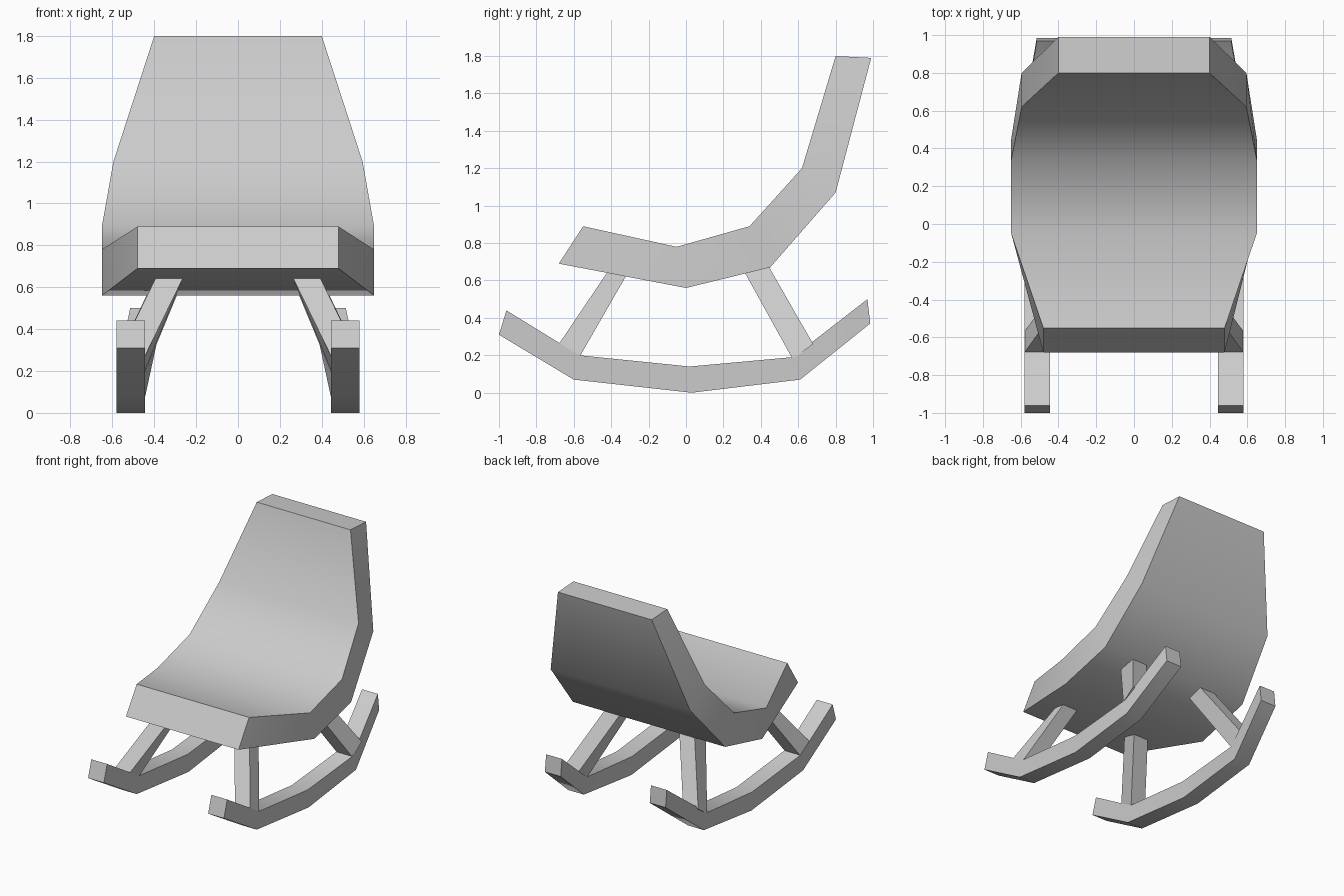
import bpy, bmesh, math

if "Cube" in bpy.data.objects:
    bpy.data.objects.remove(bpy.data.objects["Cube"])


def loft(name, stations, mirror=False):
    """Loft four-sided sections: (upper y,z), (lower y,z), upper x range, lower x range."""
    bm = bmesh.new()
    rings = []
    for (uy, uz), (ly, lz), (ua, ub), (la, lb) in stations:
        rings.append([bm.verts.new(p) for p in
                      ((ua, uy, uz), (ub, uy, uz), (lb, ly, lz), (la, ly, lz))])
    for r, s in zip(rings, rings[1:]):
        for i in range(4):
            j = (i + 1) % 4
            bm.faces.new((r[i], r[j], s[j], s[i]))
    bm.faces.new(rings[0])
    bm.faces.new(rings[-1])
    bmesh.ops.recalc_face_normals(bm, faces=bm.faces)
    mesh = bpy.data.meshes.new(name)
    bm.to_mesh(mesh)
    bm.free()
    obj = bpy.data.objects.new(name, mesh)
    bpy.context.collection.objects.link(obj)
    if mirror:
        obj.modifiers.new("Mirror", 'MIRROR')
    bpy.ops.object.select_all(action='DESELECT')
    obj.select_set(True)
    bpy.context.view_layer.objects.active = obj
    bpy.ops.object.shade_smooth_by_angle(angle=math.radians(40))
    return obj


# One-piece seat and backrest: upper point, lower point, half width
seat = [((-0.55, 0.89), (-0.68, 0.69), 0.48),
        ((-0.05, 0.78), (0.00, 0.56), 0.65),
        ((0.34, 0.89), (0.45, 0.67), 0.65),
        ((0.62, 1.20), (0.80, 1.07), 0.595),
        ((0.80, 1.80), (0.99, 1.79), 0.40)]
loft("seat", [(u, l, (-w, w), (-w, w)) for u, l, w in seat])

# Curved rockers, toed in at the rear: upper point, lower point, inner x
rocker = [((-0.96, 0.44), (-1.00, 0.31), 0.445),
          ((-0.57, 0.20), (-0.60, 0.07), 0.445),
          ((0.02, 0.14), (0.03, 0.00), 0.445),
          ((0.57, 0.19), (0.61, 0.07), 0.445),
          ((0.97, 0.50), (0.985, 0.37), 0.38)]
loft("rockers", [(u, l, (x, x + 0.135), (x, x + 0.135)) for u, l, x in rocker], True)

# Splayed legs, leaning outwards from seat to rocker
TOP, FOOT = (0.255, 0.385), (0.45, 0.58)
loft("front_legs", [((-0.41, 0.66), (-0.30, 0.66), TOP, TOP),
                    ((-0.68, 0.26), (-0.57, 0.19), FOOT, FOOT)], True)
loft("back_legs", [((0.445, 0.67), (0.31, 0.65), TOP, TOP),
                   ((0.68, 0.26), (0.57, 0.18), FOOT, FOOT)], True)
